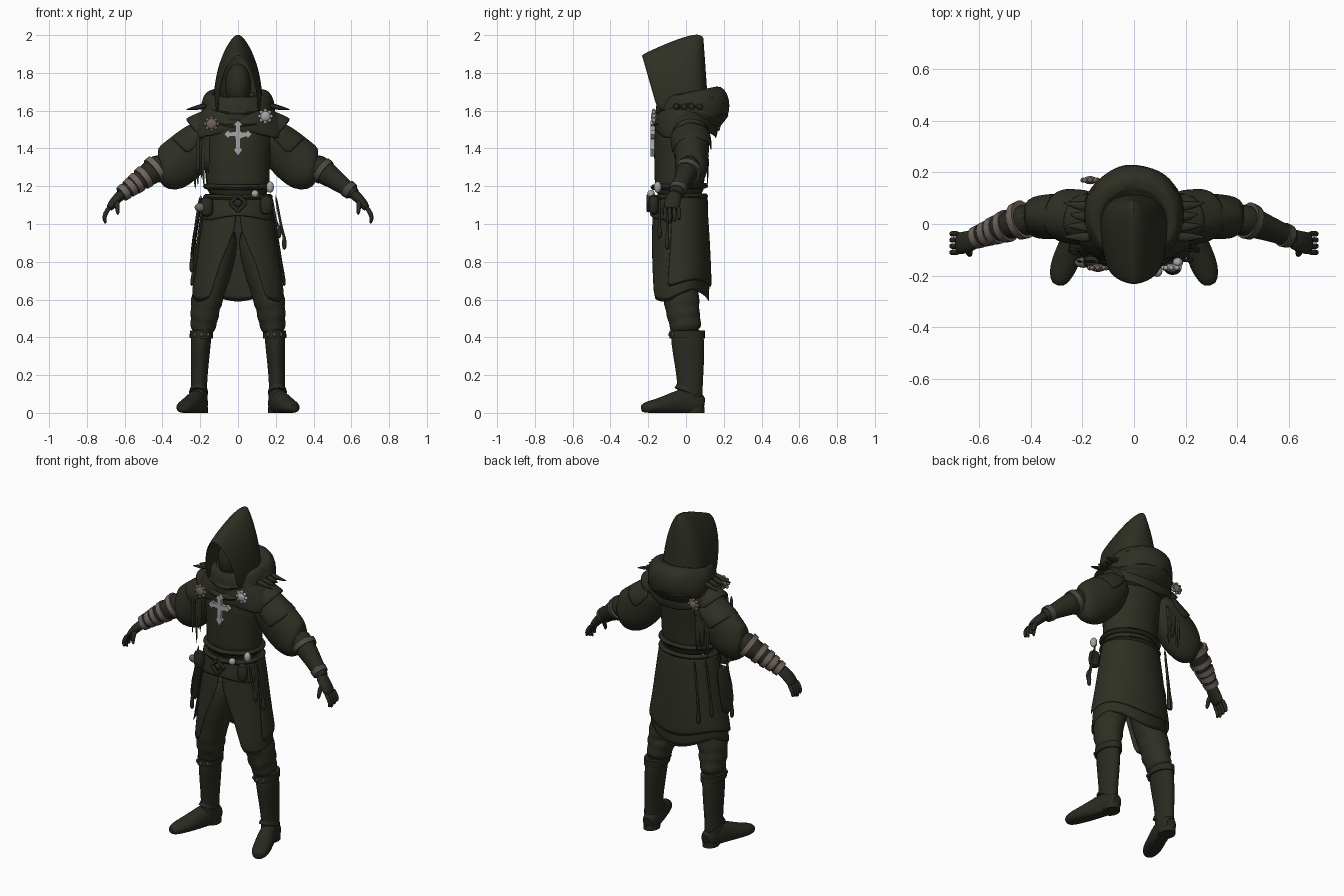
import bpy, bmesh, random
from math import sin, cos, pi
from mathutils import Vector

random.seed(4)
cube = bpy.data.objects.get("Cube")
if cube:
    bpy.data.objects.remove(cube)


def material(name, rgb):
    m = bpy.data.materials.new(name)
    m.use_nodes = True
    m.diffuse_color = (*rgb, 1)
    m.node_tree.nodes["Principled BSDF"].inputs["Base Color"].default_value = (*rgb, 1)
    return m


CLOTH = material("olive cloth", (.027, .028, .017))
LEATHER = material("dark leather", (.023, .023, .015))
SILVER = material("silver", (.38, .38, .39))
TAN = material("pale wrap", (.16, .128, .113))
TRIM = material("worn trim", (.07, .066, .055))


def finish(name, bm, mat, sub=0, thick=0):
    """Turn a bmesh into a shaded object."""
    bmesh.ops.remove_doubles(bm, verts=bm.verts, dist=.0002)
    bmesh.ops.recalc_face_normals(bm, faces=bm.faces)
    mesh = bpy.data.meshes.new(name)
    bm.to_mesh(mesh)
    bm.free()
    ob = bpy.data.objects.new(name, mesh)
    bpy.context.collection.objects.link(ob)
    mesh.materials.append(mat)
    bpy.ops.object.select_all(action='DESELECT')
    ob.select_set(True)
    bpy.context.view_layer.objects.active = ob
    bpy.ops.object.shade_smooth_by_angle(angle=.9)
    if thick:
        ob.modifiers.new("thickness", 'SOLIDIFY').thickness = thick
    if sub:
        ob.modifiers.new("smooth", 'SUBSURF').levels = sub
        ob.modifiers["smooth"].render_levels = sub
    return ob


def skin(name, rings, mat, closed=True, caps=True, side=1, sub=1, thick=0):
    """Bridge rings of points into one surface."""
    bm = bmesh.new()
    rows = [[bm.verts.new((p.x * side, p.y, max(p.z, 0))) for p in r] for r in rings]
    n = len(rows[0])
    for lo, hi in zip(rows, rows[1:]):
        for i in range(n if closed else n - 1):
            j = (i + 1) % n
            bm.faces.new((lo[i], lo[j], hi[j], hi[i]))
    if closed and caps:
        bm.faces.new(rows[0])
        bm.faces.new(rows[-1])
    return finish(name, bm, mat, sub, thick)


def tube(name, path, mat, side=1, n=14, ref=(0, 1, 0), fold=0, arc=None, sub=1, thick=0):
    """Limb along a path of (x, y, z, across, deep); arc makes an open plate."""
    pts = [Vector(p[:3]) for p in path]
    rings = []
    for i, p in enumerate(path):
        t = (pts[min(i + 1, len(pts) - 1)] - pts[max(i - 1, 0)]).normalized()
        u = Vector(ref)
        u = (u - t * u.dot(t)).normalized()
        v = t.cross(u)
        ring = []
        for k in range(n):
            a = 2 * pi * k / n if arc is None else arc * (2 * k / (n - 1) - 1)
            f = 1 + fold * sin(4 * a + 1.9 * i)
            ring.append(pts[i] + v * (p[3] * f * cos(a)) + u * (p[4] * f * sin(a)))
        rings.append(ring)
    return skin(name, rings, mat, arc is None, True, side, sub, thick)


def shell(name, levels, mat, tilt=0, gap=None, mid=-pi / 2, n=32, fold=0, hem=0, caps=True, thick=0):
    """Body garment of (z, y, half width, half depth); gap lists the open half angles."""
    rings = []
    for i, (z, y, rx, ry) in enumerate(levels):
        g = gap[i] if gap else 0
        ring = []
        for k in range(n):
            a = mid + (g + (2 * pi - 2 * g) * k / (n - 1) if gap else 2 * pi * k / n)
            f = 1 + fold * sin(7 * a + 2 * i)
            py = y + ry * f * sin(a)
            drop = hem * sin(3 * a) if i == len(levels) - 1 else 0
            ring.append(Vector((rx * f * cos(a), py, z + tilt * py + drop)))
        rings.append(ring)
    return skin(name, rings, mat, not gap, caps, 1, 1, thick)


def roll(name, z, y, rx, ry, r, tilt, mat):
    """Thick rolled fold or belt around the body."""
    loop = [(z + r * sin(a), y, rx + r * cos(a), ry + r * cos(a)) for a in (k * pi / 4 for k in range(9))]
    return shell(name, loop, mat, tilt, caps=False, fold=.012)


def ball(name, loc, size, mat):
    bm = bmesh.new()
    bmesh.ops.create_uvsphere(bm, u_segments=16, v_segments=10, radius=1)
    for v in bm.verts:
        v.co = Vector(loc) + Vector([c * s for c, s in zip(v.co, size)])
    return finish(name, bm, mat)


def medallion(name, loc, r, mat):
    """Round boss with a beaded rim, facing front or back."""
    ball(name, loc, (r * .75, .016, r * .75), mat)
    for k in range(8):
        a = k * pi / 4
        ball(name + "_bead", (loc[0] + r * .8 * cos(a), loc[1], loc[2] + r * .8 * sin(a)), (.01, .01, .01), mat)


# Torso and neck drapes
shell("tunic", [(1.62, -.02, .13, .11), (1.55, -.02, .18, .14), (1.47, -.02, .19, .148), (1.36, -.03, .172, .14),
                (1.24, -.035, .165, .13), (1.12, -.035, .175, .135)], CLOTH, fold=.008)
shell("cowl", [(1.65, 0, .1, .1), (1.7, .01, .135, .125), (1.695, .02, .17, .165), (1.65, .032, .192, .192),
               (1.58, .035, .2, .2), (1.51, .035, .19, .185), (1.45, .02, .14, .13)], CLOTH, tilt=.2, fold=.022)
roll("cowl_fold", 1.635, .025, .155, .15, .038, .26, CLOTH)
roll("cowl_under_fold", 1.55, .025, .172, .17, .03, .12, CLOTH)
roll("scarf_upper", 1.665, -.01, .1, .11, .025, .12, CLOTH)
roll("scarf_lower", 1.62, .0, .125, .14, .028, .2, CLOTH)
shell("mantle", [(1.64, .0, .15, .14), (1.6, .005, .2, .16), (1.53, .005, .24, .17), (1.47, .0, .25, .165)],
      CLOTH, fold=.025, hem=.02, caps=False, thick=.01)

# Hood: pointed arches swept from the brow to the rounded back of the head
stations = [(-.235, 1.89, -.15, .098), (-.16, 1.925, -.09, .115), (-.06, 1.968, -.01, .123), (.015, 1.993, .045, .12),
            (.055, 2.0, .08, .1), (.072, 1.998, .1, .065), (.08, 1.99, .108, .03), (.083, 1.985, .11, 0)]
arches = []
for ya, za, yb, w in stations:
    arch = []
    for k in range(-9, 10):
        h = 1 - (abs(k) / 9) ** 1.5
        x = w * (1 - h ** 2.3) ** .67 * (1 if k > 0 else -1)
        arch.append(Vector((x, yb + (ya - yb) * h, 1.6 + (za - 1.6) * h)))
    arches.append(arch)
skin("hood", arches, CLOTH, closed=False, thick=-.01)
ball("veiled_face", (0, -.075, 1.735), (.07, .075, .115), LEATHER)
tube("throat_wrap", [(0, -.08, 1.56, .08, .09), (0, -.085, 1.63, .085, .075), (0, -.085, 1.69, .068, .06)], CLOTH, fold=.04)

# Coat skirt, open at the front
skirt = [(1.16, -.035, .172, .134), (.96, -.036, .2, .15), (.8, -.038, .225, .16), (.61, -.04, .248, .167)]
shell("skirt", skirt, CLOTH, gap=[.01, .02, .46, .62], hem=.03, fold=.008, thick=.01)
shell("skirt_overlay", [(z + d, y, rx + .01, ry + .01) for (z, y, rx, ry), d in zip(skirt, (0, 0, 0, .07))], CLOTH,
      gap=[1.3, 1.3, 1.25, 1.2], hem=.02, thick=.008)
shell("front_tail", [(1.15, -.035, .18, .142), (1.08, -.035, .189, .15), (1.03, -.035, .195, .157)], CLOTH,
      gap=[1.9] * 3, mid=pi / 2, hem=.012, thick=.008)
for z in (1.2, 1.145):
    roll("belt", z, -.035, .17, .137, .016, .03, LEATHER)

# Belt buckle, charms, pouches and hanging cords
for turn in range(4):
    a = turn * pi / 2
    tube("buckle_side", [(.042 * cos(a), -.2, 1.11 + .042 * sin(a), .009, .009),
                         (-.042 * sin(a), -.2, 1.11 + .042 * cos(a), .009, .009)], LEATHER, n=8, sub=0)
ball("buckle_boss", (0, -.195, 1.11), (.02, .015, .02), LEATHER)
for x, y, z, wide, tall, mat in ((.09, -.185, 1.16, .02, .02, SILVER), (.17, -.15, 1.195, .02, .03, SILVER),
                                 (-.195, -.15, 1.088, .035, .024, TAN)):
    ball("belt_charm", (x, y, z), (wide, .02, tall), mat)
for x, y, z in ((-.165, -.145, 1.09), (.15, -.17, 1.1)):
    tube("pouch", [(x, y, z + .06, .03, .025), (x, y, z, .038, .03), (x, y, z - .055, .03, .025)], LEATHER)
for x, y, low in ((-.225, -.1, .74), (-.215, -.05, .8), (.225, -.1, .86), (.2, -.14, .92), (-.2, .06, .8), (-.15, .11, .76)):
    out = x * 1.09
    tube("hanging_cord", [(x * .88, y, 1.16, .008, .008), (x, y, 1.0, .007, .007), (out, y, low + .07, .007, .007),
                          (out, y, low + .05, .015, .015), (out, y, low, .012, .012)], LEATHER, n=8)
tube("hip_cloth", [(-.2, -.06, 1.08, .01, .05), (-.232, -.06, .95, .01, .07), (-.25, -.06, .78, .008, .06)], CLOTH)

# Chest cross with flared arms
outline = []
for k, length in enumerate((1, 1, 1.6, 1)):
    for x, z in ((-.013, .015), (-.012, .044), (-.023, .051), (0, .073), (.023, .051), (.012, .044)):
        p = Vector((x, z * length))
        a = k * pi / 2
        outline.append((p.x * cos(a) + p.y * sin(a), p.y * cos(a) - p.x * sin(a) + 1.475))
bm = bmesh.new()
plate = bm.faces.new([bm.verts.new((x, -.187, z)) for x, z in outline])
ext = bmesh.ops.extrude_face_region(bm, geom=[plate])
bmesh.ops.translate(bm, vec=(0, .022, 0), verts=[v for v in ext["geom"] if isinstance(v, bmesh.types.BMVert)])
finish("chest_cross", bm, SILVER)
medallion("right_brooch", (-.14, -.17, 1.53), .04, TAN)
medallion("left_brooch", (.145, -.17, 1.57), .038, SILVER)
medallion("back_brooch", (-.17, .17, 1.53), .035, TAN)

# Ragged strips below the mantle
for k in range(14):
    x = -.13 - .1 * random.random()
    y = random.choice((-.15, .11))
    z = 1.48 if y < 0 else 1.45
    low = 1.17 + .12 * random.random()
    tube("ragged_strip", [(x, y, z, .014, .006), (x - .01, y + .01, (z + low) / 2, .012, .005),
                          (x, y, low, .003, .002)], CLOTH, n=6)

# Arms and legs, mirrored
for s, label in ((1, "left"), (-1, "right")):
    tube(label + "_sleeve", [(.13, .015, 1.5, .08, .1), (.19, .022, 1.445, .11, .1), (.25, .03, 1.385, .128, .095),
                             (.31, .03, 1.33, .134, .09), (.36, .027, 1.292, .126, .085), (.395, .022, 1.278, .105, .078),
                             (.425, .02, 1.275, .06, .05)], CLOTH, s, n=20, fold=.04)
    for p, q, r in (((.12, .012, 1.54), (.2, .022, 1.47), .1), ((.17, .022, 1.475), (.265, .032, 1.375), .108)):
        mid = [(a + b) / 2 for a, b in zip(p, q)]
        tube(label + "_pauldron", [(*p, r - .015, r), (*mid, r + .002, r), (*q, r + .02, r)], CLOTH, s,
             arc=1.6, thick=.01, fold=.02)
    for k in range(4):
        tube(label + "_shoulder_tuft", [(.16, k * .04 - .05, 1.63, .02, .03), (.22, k * .04 - .05, 1.615, .015, .02),
                                        (.28 - .015 * (k % 3), k * .045 - .05, 1.605, .002, .002)], CLOTH, s, n=6)
    tube(label + "_forearm", [(.38, .025, 1.325, .075, .065), (.45, .01, 1.28, .068, .062), (.52, -.017, 1.23, .054, .05),
                              (.58, -.04, 1.185, .042, .044), (.63, -.06, 1.15, .036, .042)], LEATHER, s, fold=.03)
    # Pale wraps on the right forearm, narrow worn bands on the left
    wraps = ((.45, .01, 1.28, .072), (.59, -.045, 1.18, .048)) if s > 0 else \
        ((.44, .014, 1.287, .076), (.5, -.01, 1.245, .064), (.54, -.025, 1.215, .057), (.57, -.037, 1.193, .051),
         (.605, -.05, 1.167, .046))
    for x, y, z, r in wraps:
        tube(label + "_wrist_wrap", [(x - .012, y + .004, z + .009, r, r), (x + .012, y - .004, z - .009, r - .003, r - .003)],
             TAN if s < 0 else TRIM, s, sub=0, n=18)
    tube(label + "_palm", [(.6, -.05, 1.17, .03, .038), (.64, -.068, 1.135, .027, .043), (.67, -.075, 1.1, .024, .045),
                           (.685, -.075, 1.075, .018, .042)], LEATHER, s)
    for k in range(4):
        y = -.11 + .024 * k
        tip = 1.0 + .012 * abs(k - 1)
        tube(label + "_finger", [(.675, y, 1.095, .014, .012), (.705, y, 1.055, .014, .012),
                                 (.708, y, 1.025, .012, .011), (.7, y, tip, .007, .007)], LEATHER, s, n=8)
    tube(label + "_thumb", [(.64, -.09, 1.13, .017, .016), (.64, -.118, 1.09, .015, .013),
                            (.635, -.12, 1.045, .008, .008)], LEATHER, s, n=8)

    tube(label + "_trouser", [(.08, -.03, 1.0, .085, .1), (.1, -.035, .85, .095, .105), (.13, -.03, .72, .09, .1),
                              (.158, -.025, .62, .08, .092), (.17, -.022, .58, .088, .098), (.173, -.02, .555, .072, .086),
                              (.176, -.014, .52, .084, .095), (.18, -.008, .49, .066, .08), (.185, -.002, .46, .073, .088),
                              (.19, .005, .42, .055, .075)], CLOTH, s, n=18, fold=.03)
    tube(label + "_boot_shaft", [(.193, .006, .45, .056, .088), (.196, .008, .38, .055, .09), (.202, .018, .27, .049, .082),
                                 (.206, .022, .15, .042, .068), (.207, .02, .08, .047, .07), (.207, .018, .03, .046, .068)],
         LEATHER, s, fold=.02)
    tube(label + "_boot_cuff", [(.193, .006, .435, .062, .094), (.194, .006, .395, .062, .094)], LEATHER, s, sub=0, n=24)
    for x in (-.035, 0, .035):
        ball(label + "_cuff_stud", (s * (.193 + x), -.086 + abs(x) * .4, .415), (.009, .007, .011), TRIM)
    tube(label + "_foot", [(.197, .1, .04, .035, .045), (.2, .06, .05, .047, .065), (.215, -.01, .058, .05, .08),
                           (.24, -.08, .045, .052, .06), (.268, -.15, .034, .056, .042), (.288, -.205, .028, .046, .034),
                           (.296, -.24, .022, .022, .02)], LEATHER, s, ref=(0, 0, 1))
    tube(label + "_heel", [(.203, .045, .03, .045, .055), (.203, .045, 0, .045, .055)], LEATHER, s, sub=0)
    tube(label + "_ankle_strap", [(.207, .018, .125, .047, .074), (.209, .01, .105, .051, .077)], LEATHER, s, sub=0)
